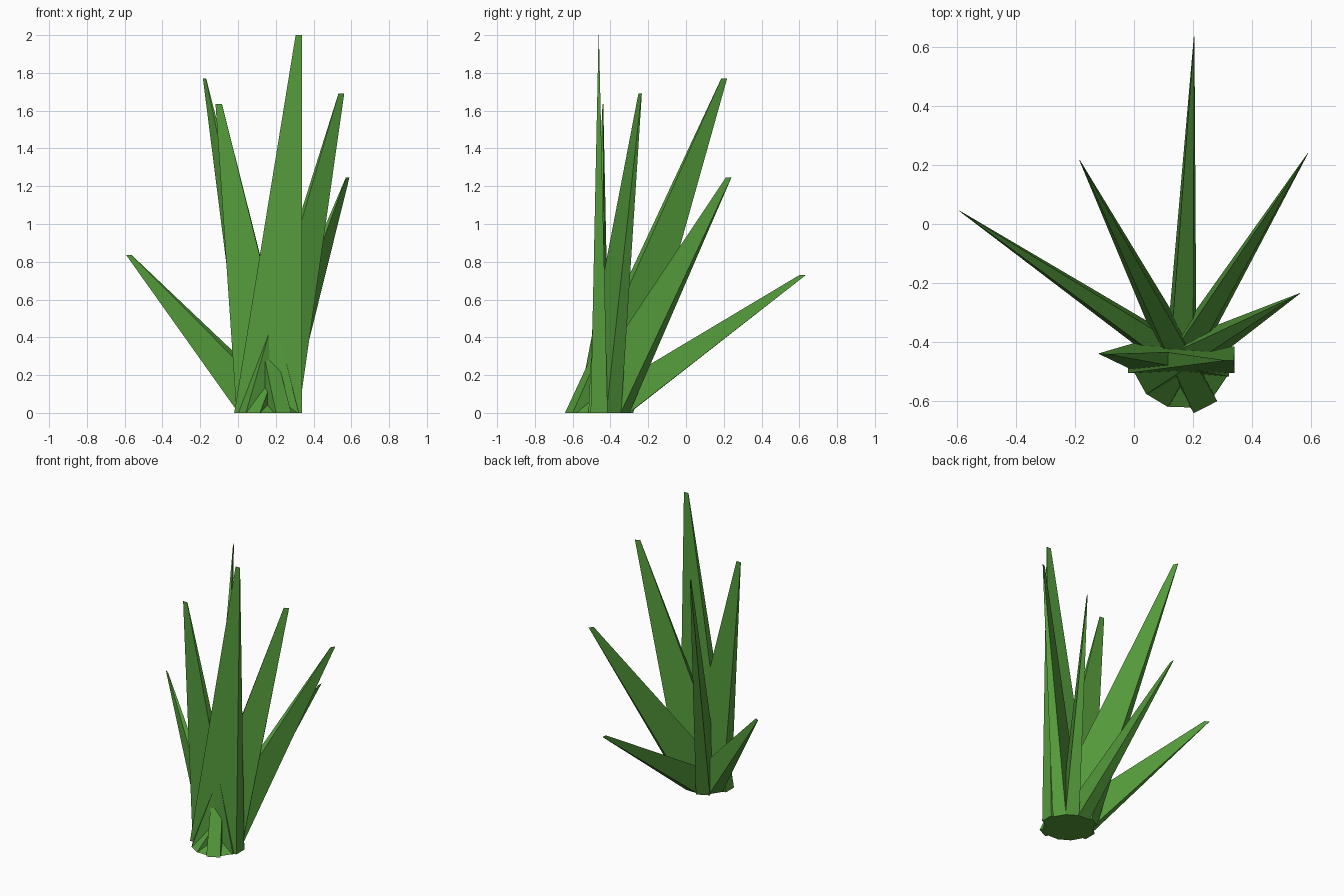
import bpy, bmesh
from math import radians
from mathutils import Matrix, Vector

if "Cube" in bpy.data.objects:
    bpy.data.objects.remove(bpy.data.objects["Cube"])

green = bpy.data.materials.new("leaf_green")
green.diffuse_color = (0.09, 0.33, 0.045, 1)
green.use_nodes = True
green.node_tree.nodes["Principled BSDF"].inputs["Base Color"].default_value = green.diffuse_color

ROOT = Vector((0.16, -0.46, 0))  # shared foot of the tuft


def blade(name, yaw, half, tip):
    """Four-sided blade: wide rectangular foot tapering to a thin tip edge."""
    bm = bmesh.new()
    bmesh.ops.create_cube(bm, size=2)
    rot = Matrix.Rotation(radians(yaw), 3, 'Z')
    for v in bm.verts:
        if v.co.z < 0:
            v.co = ROOT + rot @ Vector((v.co.x * half, v.co.y * 0.045, 0))
        else:
            v.co = Vector(tip) + rot @ Vector((v.co.x * 0.017, v.co.y * 0.001, 0))
    mesh = bpy.data.meshes.new(name)
    bm.to_mesh(mesh)
    bm.free()
    mesh.materials.append(green)
    bpy.context.collection.objects.link(bpy.data.objects.new(name, mesh))


# Fan of blades: yaw of lean, half width of foot, tip centre
blades = [
    (0, 0.18, (0.322, -0.462, 2.0)),
    (29, 0.16, (0.547, -0.243, 1.69)),
    (59, 0.16, (0.58, 0.225, 1.245)),
    (88, 0.16, (0.203, 0.618, 0.73)),
    (117, 0.18, (-0.177, 0.202, 1.77)),
    (146, 0.16, (-0.577, 0.035, 0.835)),
    (176, 0.165, (-0.102, -0.44, 1.635)),
]
for i, (yaw, half, tip) in enumerate(blades, 1):
    blade(f"grass_blade_{i}", yaw, half, tip)
